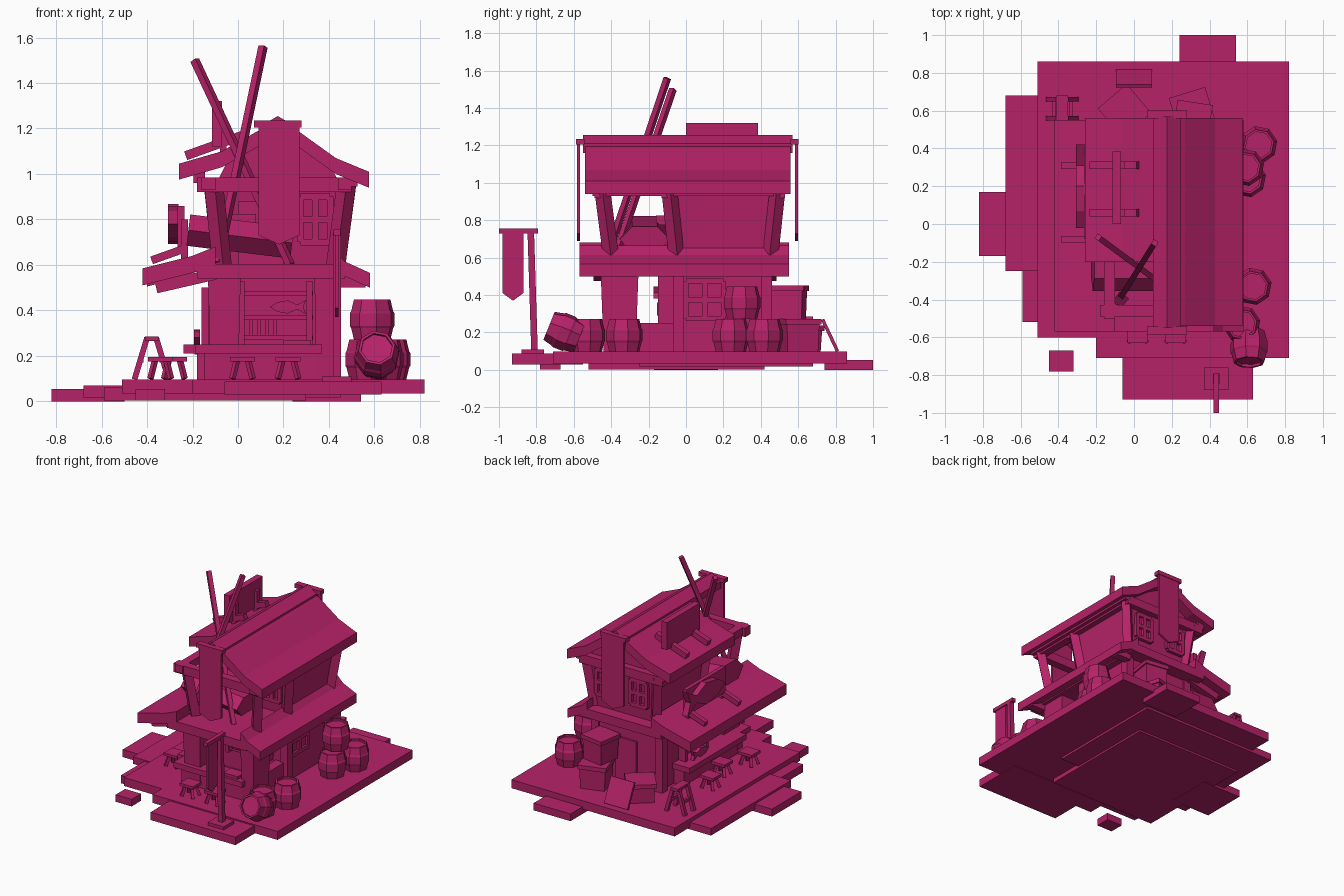
import bpy, bmesh, math
from mathutils import Matrix, Vector

cube = bpy.data.objects.get("Cube")
if cube:
    bpy.data.objects.remove(cube, do_unlink=True)

mat = bpy.data.materials.new("raspberry")
mat.use_nodes = True
COLOR = (0.47, 0.016, 0.14, 1)
mat.diffuse_color = COLOR
mat.node_tree.nodes["Principled BSDF"].inputs["Base Color"].default_value = COLOR


def finish(name, bm, matrix=None):
    bmesh.ops.recalc_face_normals(bm, faces=bm.faces)
    mesh = bpy.data.meshes.new(name)
    bm.to_mesh(mesh)
    bm.free()
    mesh.materials.append(mat)
    ob = bpy.data.objects.new(name, mesh)
    bpy.context.collection.objects.link(ob)
    if matrix:
        ob.matrix_world = matrix
    return ob


def block(name, size, matrix, top=1.0):
    """Centred block, its top face scaled by top."""
    bm = bmesh.new()
    bmesh.ops.create_cube(bm, size=1)
    for v in bm.verts:
        f = top if v.co.z > 0 else 1
        v.co = Vector((v.co.x * size[0] * f, v.co.y * size[1] * f, v.co.z * size[2]))
    return finish(name, bm, matrix)


def box(name, x, y, z, top=1.0):
    """Block from (min, max) ranges."""
    mid = Vector([(a + b) / 2 for a, b in (x, y, z)])
    return block(name, [b - a for a, b in (x, y, z)], Matrix.Translation(mid), top)


def beam(name, p, q, w, h=None):
    p, q = Vector(p), Vector(q)
    d = q - p
    m = Matrix.Translation((p + q) / 2) @ d.to_track_quat('Z', 'Y').to_matrix().to_4x4()
    return block(name, (w, h or w, d.length), m)


def prism(name, profile, axis, lo, hi):
    """Extrude a (horizontal, z) profile along x or y."""
    bm = bmesh.new()
    put = (lambda a, t, z: (a, t, z)) if axis == 'y' else (lambda a, t, z: (t, a, z))
    ends = [[bm.verts.new(put(a, t, z)) for a, z in profile] for t in (lo, hi)]
    for e in ends:
        bm.faces.new(e)
    n = len(profile)
    for i in range(n):
        j = (i + 1) % n
        bm.faces.new((ends[0][i], ends[0][j], ends[1][j], ends[1][i]))
    return finish(name, bm)


def slope(name, pts, thick, lo, hi):
    prism(name, pts + [(a, z - thick) for a, z in reversed(pts)], 'y', lo, hi)


def barrel(name, loc, tilt=None, turn=0.2):
    """Octagonal barrel with a bulge, hoop ledges and a sunken lid."""
    bm = bmesh.new()
    rings = []
    for r, z in [(.082, 0), (.094, .05), (.1, .06), (.1, .115), (.094, .125),
                 (.082, .175), (.07, .175), (.07, .16)]:
        rings.append([bm.verts.new((r * math.cos(i * math.pi / 4), r * math.sin(i * math.pi / 4), z))
                      for i in range(8)])
    for a, b in zip(rings, rings[1:]):
        for i in range(8):
            j = (i + 1) % 8
            bm.faces.new((a[i], a[j], b[j], b[i]))
    bm.faces.new(rings[0])
    bm.faces.new(rings[-1])
    m = Matrix.Translation(loc)
    if tilt:
        m = m @ Matrix.Rotation(tilt, 4, 'X')
    finish(name, bm, m @ Matrix.Rotation(turn, 4, 'Z'))


def crate(name, loc, s, h, turn):
    m = Matrix.Translation(loc) @ Matrix.Rotation(turn, 4, 'Z')
    block(name, (s, s, h), m @ Matrix.Translation((0, 0, h / 2)), 1.08)
    block(name + "_rim", (s * 1.18, s * 1.18, .03), m @ Matrix.Translation((0, 0, h - .015)))


def stool(x, y):
    box("stool_seat", (x - .055, x + .055), (y - .05, y + .05), (.175, .195))
    for s in (-1, 1):
        for t in (-1, 1):
            beam("stool_leg", (x + s * .045, y + t * .04, .1), (x + s * .025, y + t * .02, .18), .02)


def fish(name, loc, length, axis, thick=.025):
    """Faceted fish with a forked tail."""
    shape = [(-.5, 0), (-.3, .13), (0, .18), (.25, .06), (.5, .2), (.42, 0),
             (.5, -.2), (.25, -.06), (0, -.18), (-.3, -.13)]
    h, t = (loc[0], loc[1]) if axis == 'y' else (loc[1], loc[0])
    prism(name, [(h + a * length, loc[2] + b * length) for a, b in shape], axis, t - thick / 2, t + thick / 2)


def window(name, axis, plane, mid, z, w, h):
    """Four-pane window frame standing proud of a wall."""
    def bar(a, b, c, d):
        r, t = (a, b), (plane - .012, plane + .012)
        box(name, *((r, t) if axis == 'y' else (t, r)), (c, d))
    for k in (-1, 0, 1):
        bar(mid + k * w / 2 - .014, mid + k * w / 2 + .014, z - h / 2, z + h / 2)
        bar(mid - w / 2, mid + w / 2, z + k * h / 2 - .014, z + k * h / 2 + .014)


def banner(name, axis, plane, a, b, top, bottom):
    prism(name, [(a, top), (b, top), (b, bottom + .04), ((a + b) / 2, bottom), (a, bottom + .04)],
          axis, plane - .008, plane + .008)


# Deck and stepped slabs
box("main_deck", (-.51, .82), (-.6, .86), (.035, .097))
box("deck_front", (-.2, .82), (-.71, -.6), (.035, .097))
box("left_step", (-.68, .45), (-.25, .68), (.018, .07))
box("left_low_step", (-.82, -.5), (-.17, .17), (0, .055))
box("left_corner_step", (-.59, .3), (-.52, .42), (.003, .06))
box("loose_block", (-.45, -.32), (-.78, -.67), (.003, .055))
box("front_step", (-.06, .63), (-.93, -.55), (.03, .088))
box("back_step", (.24, .54), (.74, 1.0), (0, .053))

# Ground floor
box("ground_room", (-.1, .42), (-.06, .45), (.09, .56))
for x, w in ((-.06, .12), (.39, .09)):
    box("front_post", (x - w / 2, x + w / 2), (-.44, -.27), (.09, .55), 1.2)
for x in (-.1, .42):
    for y in (-.04, .43):
        box("corner_stud", (x - .03, x + .03), (y - .03, y + .03), (.09, .56))
box("front_counter", (-.19, .37), (-.48, -.34), (.21, .25))
box("counter_panel", (-.15, .35), (-.44, -.36), (.09, .21))
box("left_counter", (-.24, -.1), (-.36, .3), (.21, .25))
box("left_counter_panel", (-.18, -.1), (-.34, .28), (.09, .21))
box("right_counter", (.35, .42), (-.28, -.06), (.09, .25))
window("ground_window", 'x', .425, .1, .375, .2, .2)
box("back_door", (.08, .25), (.45, .465), (.1, .42))

# Shop shelves and goods
for z in (.28, .37, .475):
    box("shelf", (.0, .33), (-.14, -.06), (z - .01, z + .01))
for x in (.015, .315):
    box("shelf_upright", (x - .013, x + .013), (-.15, -.06), (.25, .53))
fish("shelf_fish", (.22, -.16, .415), .16, 'y')
for i in range(4):
    box("hanging_knife", (.05 + i * .035, .065 + i * .035), (-.155, -.145), (.29, .36))
for y in (-.02, .22):
    box("left_shelf_upright", (-.16, -.1), (y - .012, y + .012), (.25, .5))
box("left_shelf", (-.16, -.1), (-.03, .23), (.38, .4))
fish("counter_fish", (-.18, .1, .28), .18, 'x')
box("fish_tray", (.2, .32), (-.46, -.37), (.25, .27))

# Balcony floor and lower eaves
box("balcony_floor", (-.18, .47), (-.57, .55), (.54, .605))
slope("left_eave", [(-.1, .68), (-.2, .64), (-.42, .585)], .075, -.57, .55)
slope("left_eave_trim", [(-.12, .64), (-.26, .585), (-.4, .55)], .045, -.5, .48)
slope("right_eave", [(.42, .665), (.47, .615), (.58, .565)], .065, -.57, .55)
for y in (-.47, .15, .46):
    box("right_bracket", (.44, .56), (y - .03, y + .03), (.5, .55))
    beam("left_bracket", (-.1, y, .56), (-.36, y, .5), .05)

# Upper floor, tapering outward
box("upper_room", (-.08, .43), (-.06, .46), (.6, .95), 1.12)
for x, d in ((-.07, -.04), (.43, .05)):
    beam("balcony_post", (x, -.40, .6), (x + d, -.45, .98), .06)
    beam("room_post", (x, -.05, .6), (x + d, -.09, .97), .06)
    beam("room_post_back", (x, .45, .6), (x + d, .49, .97), .06)
prism("gable_wall", [(-.11, .93), (.46, .93), (.4, 1.05), (.175, 1.17), (-.05, 1.05)], 'y', -.08, .48)
for y in (-.46, -.1, .5):
    box("cross_beam", (-.18, .5), (y - .03, y + .03), (.92, .985))
for x in (-.13, .47):
    box("side_beam", (x - .03, x + .03), (-.5, .53), (.93, .985))
window("front_window", 'y', -.085, .34, .8, .13, .2)
window("back_window", 'y', .49, .32, .8, .13, .18)
window("back_window", 'y', .49, .04, .8, .13, .18)
box("upper_door", (.0, .2), (-.095, -.07), (.6, .88))

# Upper roof, the left slope stopping short at the front
slope("right_roof", [(.175, 1.235), (.27, 1.185), (.43, 1.07), (.575, 1.01)], .07, -.54, .56)
slope("left_roof", [(.175, 1.235), (.08, 1.185), (-.07, 1.1), (-.26, 1.045)], .07, -.2, .56)
for x, z in ((.5, .975), (-.17, .99)):
    box("rafter_purlin", (x - .025, x + .025), (-.5 if x > 0 else -.18, .53), (z - .03, z + .03))
prism("ridge_cap", [(.1, 1.16), (.1, 1.21), (.175, 1.255), (.25, 1.21), (.25, 1.16), (.175, 1.2)],
      'y', -.55, .57)

# Gable banners, front and back
for s in (-1, 1):
    y = .565 * s + (.015 if s > 0 else 0)
    box("banner_bar", (.07, .28), (y - .022, y + .022), (1.205, 1.235))
    banner("gable_banner", 'y', y + .01 * s, .09, .27, 1.21, .69)

# Crossed poles
beam("crossed_pole", (-.19, -.07, 1.5), (.23, -.38, .6), .03)
beam("crossed_pole", (.11, -.1, 1.56), (-.09, -.42, .61), .03)

# Hexagonal cask lying on the balcony
hexagon = [(-.22 + .135 * math.cos(i * math.pi / 3), .08 * math.sin(i * math.pi / 3)) for i in range(6)]
cask = prism("lying_cask", hexagon, 'x', -.23, .23)
cask.matrix_world = Matrix.Translation((.01, 0, .725)) @ Matrix.Rotation(math.radians(7), 4, 'Y')
beam("balcony_chest_lid", (-.08, -.12, .8), (.08, -.12, .8), .08, .05)

# Roof sign
box("roof_sign", (-.115, -.07), (.0, .385), (1.12, 1.32))
for y in (.06, .31):
    beam("roof_sign_arm", (-.23, y, 1.08), (.02, y, 1.17), .04)
    box("roof_sign_leg", (-.08, -.05), (y - .02, y + .02), (1.06, 1.25))

# Eave sign with a mounted fish
box("eave_sign", (-.265, -.235), (-.08, .37), (.67, .86))
for y in (-.08, .31):
    beam("eave_sign_arm", (-.38, y, .62), (-.24, y, .67), .035)
    box("eave_sign_leg", (-.25, -.22), (y - .02, y + .02), (.6, .8))
fish("sign_fish", (-.285, .2, .78), .44, 'x', .045)

# Sign post on the front step
box("post_foot", (.37, .5), (-.88, -.76), (.085, .11))
beam("sign_post", (.435, -.81, .1), (.435, -.83, .74), .035)
box("post_arm", (.42, .45), (-1.0, -.79), (.73, .757))
banner("post_banner", 'x', .435, -.98, -.87, .74, .37)

# Barrels
for x, y, z in ((.63, -.33, .097), (.57, -.53, .097), (.66, .42, .097), (.6, .24, .097), (.59, .3, .272)):
    barrel("barrel", (x, y, z))
barrel("leaning_barrel", (.61, -.57, .17), math.radians(68))

# Crates and boards at the back
crate("lower_crate", (.31, .6, .097), .17, .175, .3)
crate("upper_crate", (.31, .55, .272), .16, .18, -.15)
crate("wide_crate", (-.05, .6, .097), .17, .14, .7)
beam("leaning_board", (.0, .81, .1), (.0, .73, .27), .19, .018)

# Trestle at the back left
for s in (-1, 1):
    for y in (.56, .66):
        beam("trestle_leg", (-.38 + s * .075, y, .097), (-.38 + s * .02, y, .28), .025)
    box("trestle_rail", (-.38 + s * .045 - .01, -.38 + s * .045 + .01), (.55, .67), (.17, .195))
box("trestle_top", (-.41, -.35), (.54, .68), (.265, .285))

# Stools
for x, y in ((.02, -.58), (.22, -.58), (-.34, -.25), (-.28, -.02), (-.34, .2)):
    stool(x, y)
